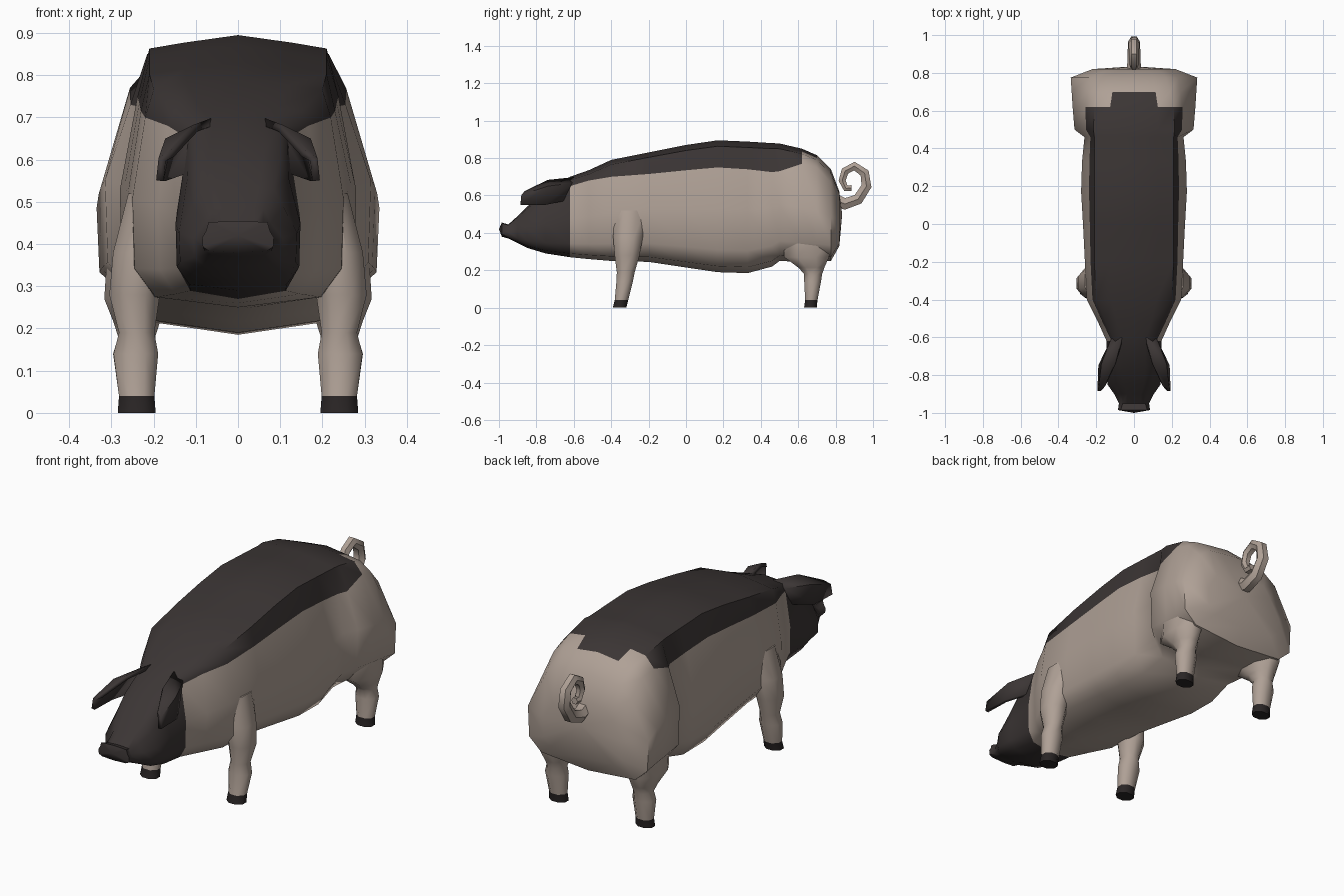
import bpy, bmesh, math

cube = bpy.data.objects.get("Cube")
if cube:
    bpy.data.objects.remove(cube)


def material(name, r, g, b):
    m = bpy.data.materials.new(name)
    m.use_nodes = True
    m.diffuse_color = (r, g, b, 1)
    bsdf = m.node_tree.nodes["Principled BSDF"]
    bsdf.inputs["Base Color"].default_value = (r, g, b, 1)
    bsdf.inputs["Roughness"].default_value = 0.8
    return m


SKIN = material("pale skin", .43, .355, .305)
DARK = material("dark hide", .044, .036, .035)
HOOF = material("black hoof", .022, .018, .018)


def finish(obj, angle=55):
    bpy.ops.object.select_all(action='DESELECT')
    obj.select_set(True)
    bpy.context.view_layer.objects.active = obj
    bpy.ops.object.shade_smooth_by_angle(angle=math.radians(angle))


def loft(name, rings, mats, rule, poles=None):
    """Skin closed rings; rule(ring, segment) picks the material."""
    bm = bmesh.new()
    loops = [[bm.verts.new(p) for p in ring] for ring in rings]
    n = len(loops[0])
    for i in range(len(loops) - 1):
        for k in range(n):
            j = (k + 1) % n
            f = bm.faces.new((loops[i][k], loops[i][j], loops[i + 1][j], loops[i + 1][k]))
            f.material_index = rule(i, k)
    for end, row in ((0, 0), (1, len(loops) - 1)):
        ring = loops[row]
        if poles:
            tip = bm.verts.new(poles[end])
            faces = [bm.faces.new((ring[k], ring[(k + 1) % n], tip)) for k in range(n)]
        else:
            faces = [bm.faces.new(ring)]
        for f in faces:
            f.material_index = rule(row, 0)
    bmesh.ops.recalc_face_normals(bm, faces=bm.faces)
    me = bpy.data.meshes.new(name)
    bm.to_mesh(me)
    bm.free()
    obj = bpy.data.objects.new(name, me)
    bpy.context.collection.objects.link(obj)
    for m in mats:
        me.materials.append(m)
    finish(obj)
    return obj


# Body and head: y, half width, back half width, top, hide line, belly
SECTIONS = [
    (-.985, .085, .07, .455, .43, .38),
    (-.95, .08, .06, .445, .42, .37),
    (-.90, .105, .06, .49, .45, .345),
    (-.85, .14, .085, .54, .49, .32),
    (-.75, .148, .10, .62, .56, .29),
    (-.62, .145, .10, .70, .65, .27),
    (-.52, .19, .15, .735, .68, .26),
    (-.40, .25, .20, .79, .70, .25),
    (-.20, .26, .21, .83, .715, .245),
    (0, .27, .21, .87, .735, .215),
    (.17, .28, .21, .895, .75, .19),
    (.33, .275, .21, .888, .74, .185),
    (.46, .262, .21, .88, .725, .22),
    (.50, .315, .215, .878, .73, .25),
    (.62, .325, .21, .85, .77, .245),
    (.70, .33, .19, .815, .75, .245),
    (.775, .335, .17, .74, .67, .25),
    (.82, .22, .13, .62, .56, .33),
]


def body_ring(y, w, back, top, line, bot):
    h = top - bot
    half = [(0, top), (back * .6, top - h * .025), (back, top - h * .045),
            (back + (w - back) * .4, line), (w, bot + h * .48),
            (w * .98, bot + h * .17), (w * .78, bot + h * .045), (0, bot)]
    full = half + [(-x, z) for x, z in half[-2:0:-1]]
    return [(x, y, z) for x, z in full]


def hide_rule(i, k):
    seg = min(k, 13 - k)
    y = SECTIONS[i][0]
    dark = y < -.63 or (seg < 3 and y < .6) or (seg == 0 and y < .69)
    return int(dark)


loft("body", [body_ring(*s) for s in SECTIONS], (SKIN, DARK), hide_rule,
     poles=((0, -1, .42), (0, .835, .5)))

# Legs: z, centre x, centre y, radius x, radius y
FRONT_LEG = [
    (0, .24, -.355, .045, .036), (.04, .24, -.345, .042, .036),
    (.14, .242, -.328, .053, .044), (.19, .24, -.322, .042, .048),
    (.28, .245, -.315, .06, .067), (.38, .23, -.31, .066, .08),
    (.52, .215, -.30, .045, .08),
]
REAR_LEG = [
    (0, .24, .665, .045, .034), (.04, .24, .67, .042, .033),
    (.14, .243, .677, .053, .045), (.18, .24, .68, .044, .048),
    (.215, .24, .67, .055, .07), (.27, .245, .645, .072, .12),
    (.38, .23, .65, .08, .13),
]
for part, spec in (("front", FRONT_LEG), ("rear", REAR_LEG)):
    for side, s in (("left", 1), ("right", -1)):
        rings = []
        for z, cx, cy, rx, ry in spec:
            angles = [math.tau * (k + .5) / 8 for k in range(8)]
            rings.append([(s * (cx + 1.08 * rx * math.cos(a)),
                           cy + 1.08 * ry * math.sin(a), z) for a in angles])
        loft(f"{part}_{side}_leg", rings, (SKIN, HOOF), lambda i, k: int(i == 0))

# Ears: drooping flaps, rows run from the crown edge to the outer edge
EAR = [
    [(.06, -.60, .69), (.10, -.74, .675), (.155, -.86, .615)],
    [(.115, -.61, .66), (.165, -.74, .645), (.18, -.88, .60)],
    [(.12, -.66, .57), (.18, -.75, .55), (.185, -.885, .55)],
]
for side, s in (("left", 1), ("right", -1)):
    bm = bmesh.new()
    rows = [[bm.verts.new((s * x, y, z)) for x, y, z in row] for row in EAR]
    for a, b in zip(rows, rows[1:]):
        for k in range(2):
            bm.faces.new((a[k], a[k + 1], b[k + 1], b[k]))
    me = bpy.data.meshes.new(f"{side}_ear")
    bm.to_mesh(me)
    bm.free()
    ear = bpy.data.objects.new(f"{side}_ear", me)
    bpy.context.collection.objects.link(ear)
    me.materials.append(DARK)
    mod = ear.modifiers.new("thickness", 'SOLIDIFY')
    mod.thickness = .018
    mod.offset = 0
    finish(ear)

# Curled tail: tapering tube
TAIL = [(.79, .58), (.85, .555), (.92, .58), (.965, .65), (.955, .72),
        (.90, .757), (.85, .73), (.835, .68), (.855, .638), (.885, .64)]
curve = bpy.data.curves.new("tail", 'CURVE')
curve.dimensions = '3D'
curve.bevel_depth = .038
curve.bevel_resolution = 1
curve.use_fill_caps = True
spline = curve.splines.new('POLY')
spline.points.add(len(TAIL) - 1)
for i, (p, (y, z)) in enumerate(zip(spline.points, TAIL)):
    p.co = (0, y, z, 1)
    p.radius = 1 - .06 * i
curve.materials.append(SKIN)
tail = bpy.data.objects.new("tail", curve)
bpy.context.collection.objects.link(tail)
bpy.ops.object.select_all(action='DESELECT')
tail.select_set(True)
bpy.context.view_layer.objects.active = tail
bpy.ops.object.convert(target='MESH')
finish(bpy.context.view_layer.objects.active)
